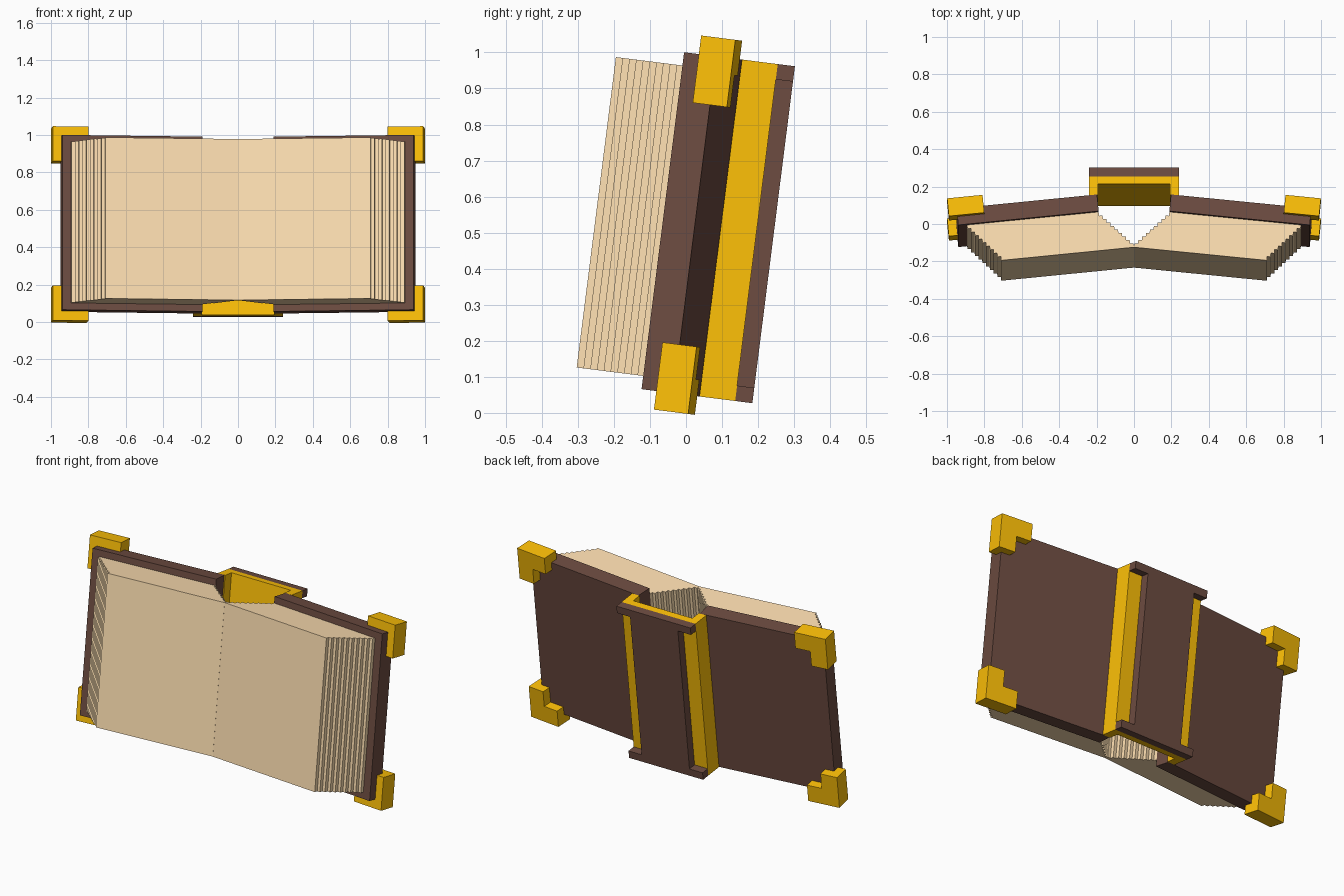
import bpy, bmesh, math
from mathutils import Matrix, Vector

if "Cube" in bpy.data.objects:
    bpy.data.objects.remove(bpy.data.objects["Cube"])

LEAN = math.radians(7.2)      # whole book leans back
OPEN = math.radians(5.7)      # each half swings forward
C, S = math.cos(OPEN), math.sin(OPEN)
WORLD = Matrix.Translation((0, 0, 0.525)) @ Matrix.Rotation(-LEAN, 4, 'X')


def material(name, hex_rgb):
    lin = [((v / 255 + 0.055) / 1.055) ** 2.4 if v > 10 else v / 255 / 12.92 for v in hex_rgb]
    m = bpy.data.materials.new(name)
    m.diffuse_color = (*lin, 1)
    m.use_nodes = True
    m.node_tree.nodes["Principled BSDF"].inputs["Base Color"].default_value = m.diffuse_color
    return m


leather = material("leather", (109, 76, 65))
brass = material("brass", (255, 193, 7))
paper = material("paper", (255, 224, 178))


def prism(bm, points, push):
    """Extrude a polygon of 3D points along a vector."""
    push = Vector(push)
    a = [bm.verts.new(p) for p in points]
    b = [bm.verts.new(Vector(p) + push) for p in points]
    bm.faces.new(a)
    bm.faces.new(b[::-1])
    for i in range(len(a)):
        j = (i + 1) % len(a)
        bm.faces.new((a[i], b[i], b[j], a[j]))


def finish(bm, name, mat):
    bmesh.ops.recalc_face_normals(bm, faces=bm.faces)
    me = bpy.data.meshes.new(name)
    bm.to_mesh(me)
    bm.free()
    me.materials.append(mat)
    ob = bpy.data.objects.new(name, me)
    bpy.context.collection.objects.link(ob)
    ob.matrix_world = WORLD
    return ob


def half(side, s, d, w):
    """Point on one half: s along the cover, d behind its front face, w height."""
    return (side * (s * C + d * S), 0.029 - s * S + d * C, w)


def slab(bm, side, s0, s1, d0, d1, w):
    pts = [half(side, s, d, -w) for s, d in ((s0, d0), (s1, d0), (s1, d1), (s0, d1))]
    prism(bm, pts, (0, 0, 2 * w))


for side, label in ((-1, "left"), (1, "right")):
    # cover board
    bm = bmesh.new()
    slab(bm, side, 0.19, 0.944, 0, 0.09, 0.471)
    finish(bm, label + "_cover", leather)

    # stepped stack of pages
    bm = bmesh.new()
    n, t = 10, 0.0208
    for i in range(n):
        f = i / (n - 1)
        slab(bm, side, 0.19 - 0.169 * f, 0.897 - 0.163 * f, -t * (i + 1), -t * i, 0.434)
    finish(bm, label + "_pages", paper)

    # L-shaped corner guards
    for up, level in ((-1, "bottom"), (1, "top")):
        bm = bmesh.new()
        L = ((0.8, 0.523), (0.99, 0.523), (0.99, 0.335), (0.89, 0.335), (0.89, 0.425), (0.8, 0.425))
        pts = [half(side, s, 0.046, up * w) for s, w in L]
        prism(bm, pts, (side * S * 0.096, C * 0.096, 0))
        finish(bm, f"{label}_{level}_corner_guard", brass)

# U-shaped spine channel
bm = bmesh.new()
U = ((-0.24, 0.097), (-0.24, 0.197), (0.24, 0.197), (0.24, 0.097),
     (0.192, 0.097), (0.192, 0.157), (-0.192, 0.157), (-0.192, 0.097))
prism(bm, [(x, y, -0.471) for x, y in U], (0, 0, 0.942))
finish(bm, "spine_channel", brass)

# I-shaped spine plate with wide ends
bm = bmesh.new()
I = [(-0.24, 0.471), (0.24, 0.471), (0.24, 0.428), (0.155, 0.428)]
I += [(x, -z) for x, z in I[::-1]]
I += [(-0.155, -0.428), (-0.155, 0.428), (-0.24, 0.428)]
I.remove((-0.24, -0.471))
I.insert(7, (-0.24, -0.471))
I.insert(8, (-0.24, -0.428))
prism(bm, [(x, 0.197, z) for x, z in I], (0, 0.048, 0))
finish(bm, "spine_plate", leather)
